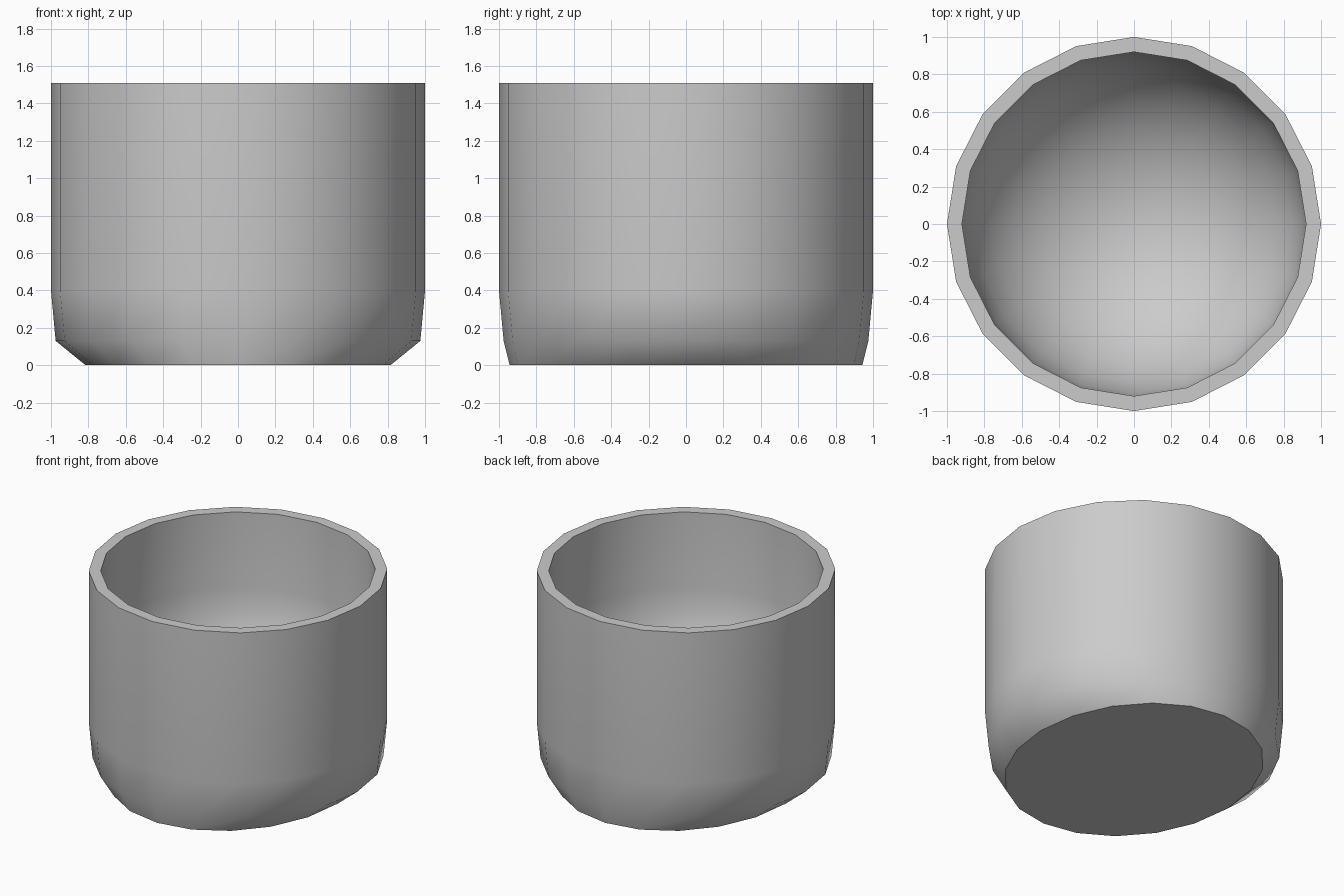
import bpy, bmesh, math

if "Cube" in bpy.data.objects:
    bpy.data.objects.remove(bpy.data.objects["Cube"])

SIDES = 20
HEIGHT = 1.51
INNER = 0.92

# Outer profile: (x radius, y radius, z), with an oval foot
profile = [(0.815, 0.943, 0), (0.975, 0.975, 0.13), (1, 1, 0.4), (1, 1, HEIGHT)]
rim_outer = len(profile) - 1

# Inner profile: flat rim, straight wall, rounded bowl
profile.append((INNER, INNER, HEIGHT))
bowl_top, floor_z, steps = 0.95, 0.1, 8
for i in range(steps):
    a = math.radians(90) * i / steps
    r = INNER * math.cos(a)
    profile.append((r, r, bowl_top - (bowl_top - floor_z) * math.sin(a)))

# Cup body: stack the rings and bridge them
bm = bmesh.new()
rings = []
for rx, ry, z in profile:
    angles = [2 * math.pi * k / SIDES for k in range(SIDES)]
    rings.append([bm.verts.new((rx * math.cos(t), ry * math.sin(t), z)) for t in angles])
for lower, upper in zip(rings, rings[1:]):
    for k in range(SIDES):
        n = (k + 1) % SIDES
        bm.faces.new((lower[k], lower[n], upper[n], upper[k]))

# Underside and the centre of the bowl
bm.faces.new(rings[0][::-1])
centre = bm.verts.new((0, 0, floor_z))
for k in range(SIDES):
    bm.faces.new((rings[-1][k], rings[-1][(k + 1) % SIDES], centre))

# Smooth surfaces with crisp foot and rim edges
for face in bm.faces:
    face.smooth = True
for ring in (rings[0], rings[rim_outer], rings[rim_outer + 1]):
    for k in range(SIDES):
        bm.edges.get((ring[k], ring[(k + 1) % SIDES])).smooth = False
bmesh.ops.recalc_face_normals(bm, faces=bm.faces)

mesh = bpy.data.meshes.new("cup")
bm.to_mesh(mesh)
bm.free()
bpy.context.collection.objects.link(bpy.data.objects.new("cup", mesh))
